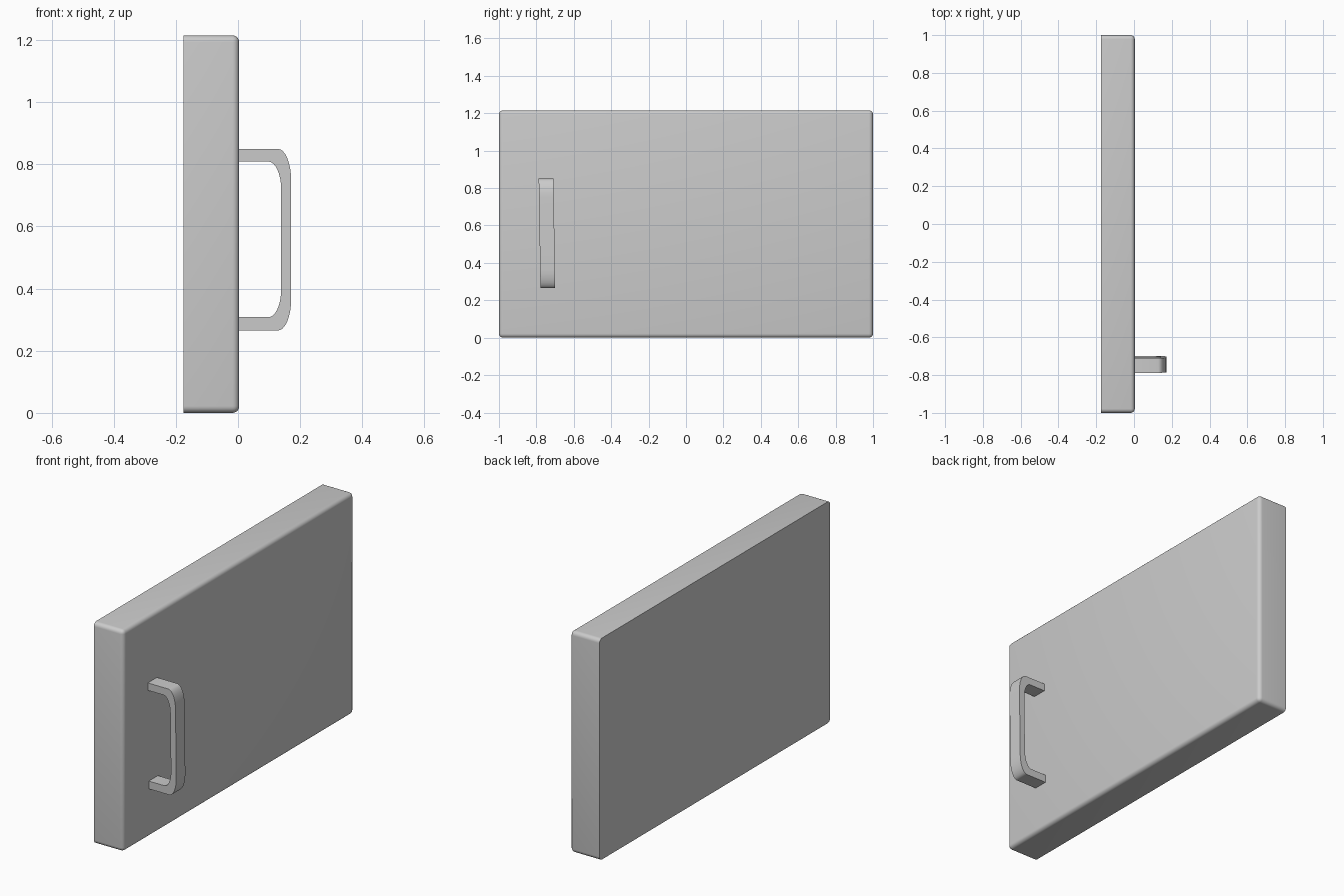
import bpy, bmesh, math

if "Cube" in bpy.data.objects:
    bpy.data.objects.remove(bpy.data.objects["Cube"])

def finish(name, bm, angle):
    bmesh.ops.recalc_face_normals(bm, faces=bm.faces)
    mesh = bpy.data.meshes.new(name)
    bm.to_mesh(mesh)
    bm.free()
    obj = bpy.data.objects.new(name, mesh)
    bpy.context.collection.objects.link(obj)
    bpy.ops.object.select_all(action='DESELECT')
    obj.select_set(True)
    bpy.context.view_layer.objects.active = obj
    bpy.ops.object.shade_smooth_by_angle(angle=math.radians(angle))
    return obj

# Door panel: slab with every edge rounded except the flat back rim
X0, X1, HEIGHT = -0.175, 0.004, 1.215
bm = bmesh.new()
bmesh.ops.create_cube(bm, size=1)
for v in bm.verts:
    v.co.x = X0 if v.co.x < 0 else X1
    v.co.y *= 2
    v.co.z = (v.co.z + 0.5) * HEIGHT
edges = [e for e in bm.edges if any(v.co.x > X0 + 0.01 for v in e.verts)]
bmesh.ops.bevel(bm, geom=edges, offset=0.022, segments=5, profile=0.5,
                affect='EDGES', clamp_overlap=True)
finish("door_panel", bm, 35)

# Handle: bracket outline in x-z with elliptical corners, swept along y
def outline(x_start, x_corner, x_end, z_top, z_bot, rz, steps=8):
    arc = [(math.sin(a), math.cos(a)) for a in
           (math.pi / 2 * i / steps for i in range(steps + 1))]
    rx = x_end - x_corner
    top = [(x_corner + rx * s, z_top - rz + rz * c) for s, c in arc]
    low = [(x_corner + rx * s, z_bot + rz - rz * c) for s, c in reversed(arc)]
    return [(x_start, z_top)] + top + low + [(x_start, z_bot)]

outer = outline(X1, 0.128, 0.171, 0.850, 0.265, 0.10)
inner = outline(X1, 0.098, 0.139, 0.809, 0.308, 0.09)

def side(bm, points, y):
    # the handle leans slightly along y with height
    return [bm.verts.new((x, y - 0.016 * (z - 0.5575), z)) for x, z in points]

bm = bmesh.new()
Y_A, Y_B = -0.783, -0.704
rails = [side(bm, outer, Y_A), side(bm, outer, Y_B),
         side(bm, inner, Y_B), side(bm, inner, Y_A)]
for k in range(4):
    a, b = rails[k], rails[(k + 1) % 4]
    for i in range(len(a) - 1):
        bm.faces.new((a[i], a[i + 1], b[i + 1], b[i]))
for i in (0, -1):
    bm.faces.new([r[i] for r in rails])
finish("door_handle", bm, 30)
